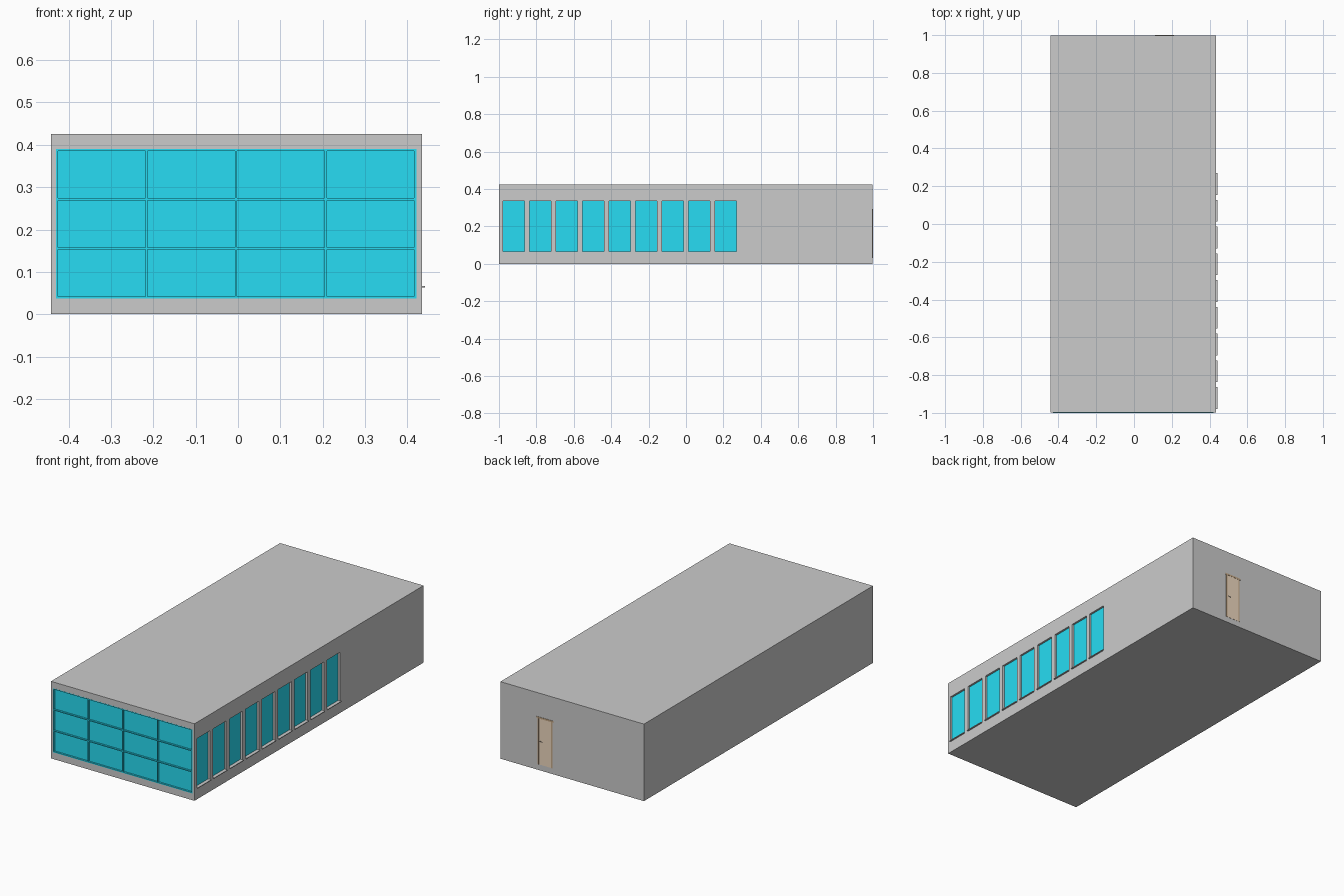
import bpy, bmesh
from mathutils import Vector

if "Cube" in bpy.data.objects:
    bpy.data.objects.remove(bpy.data.objects["Cube"])


def material(name, rgb):
    m = bpy.data.materials.new(name)
    m.diffuse_color = (*rgb, 1)
    m.use_nodes = True
    m.node_tree.nodes["Principled BSDF"].inputs["Base Color"].default_value = m.diffuse_color
    return m


def boxes(name, bounds, mat=None):
    """One object made of boxes given as (x0, x1, y0, y1, z0, z1)."""
    bm = bmesh.new()
    for x0, x1, y0, y1, z0, z1 in bounds:
        verts = bmesh.ops.create_cube(bm, size=1)["verts"]
        for v in verts:
            v.co = Vector((x1 if v.co.x > 0 else x0,
                           y1 if v.co.y > 0 else y0,
                           z1 if v.co.z > 0 else z0))
    me = bpy.data.meshes.new(name)
    bm.to_mesh(me)
    bm.free()
    ob = bpy.data.objects.new(name, me)
    bpy.context.collection.objects.link(ob)
    if mat:
        me.materials.append(mat)
    return ob


glass = material("blue_glass", (0.02, 0.72, 0.9))
tan = material("door_wood", (0.86, 0.69, 0.52))
brown = material("door_trim", (0.56, 0.4, 0.25))
dark = material("handle_metal", (0.12, 0.1, 0.08))

XL, XR, H = -0.442, 0.434, 0.425
YF, YB = -0.999, 0.998

# Side window layout
W0, W1 = 0.067, 0.335
starts = [-0.979 + 0.1417 * i for i in range(9)]
width, depth = 0.115, 0.012

# Front glazing layout
GX0, GX1, GZ0, GZ1 = -0.43, 0.421, 0.037, 0.39

# Building block with pockets for the glazing
building = boxes("building", [(XL, XR, YF, YB, 0, H)])
pockets = [(XR - depth, XR + 0.1, y, y + width, W0, W1) for y in starts]
cutter = boxes("window_cutter", pockets)
front_cutter = boxes("front_cutter", [(GX0, GX1, -1.1, YF + 0.011, GZ0, GZ1)])
for c in (cutter, front_cutter):
    c.hide_render = True
    c.hide_viewport = True
    mod = building.modifiers.new(c.name, 'BOOLEAN')
    mod.object = c
    mod.solver = 'EXACT'

# Front glazing: recessed sheet with a raised 4 x 3 lattice
boxes("front_glass", [(GX0, GX1, YF + 0.0095, YF + 0.0115, GZ0, GZ1)], glass)
bar = 0.005
verticals = [(x, x + bar, -1, YF + 0.011, GZ0, GZ1)
             for x in [GX0 + i * (GX1 - GX0 - bar) / 4 for i in range(5)]]
rails = [(GX0, GX1, -0.9995, YF + 0.011, z, z + bar)
         for z in [GZ0 + i * (GZ1 - GZ0 - bar) / 3 for i in range(4)]]
boxes("front_lattice", verticals + rails, glass)

# Side windows and projecting sills
boxes("side_glass", [(XR - depth - 0.001, XR - depth + 0.001, y, y + width, W0, W1)
                     for y in starts], glass)
boxes("window_sills", [(XR - depth, 0.442, y, y + width, 0.063, 0.067)
                       for y in starts])

# Back door: panel, surrounding trim and handle
DX0, DX1, DZ0, DZ1 = 0.116, 0.206, 0.032, 0.285
boxes("door_panel", [(DX0, DX1, YB - 0.004, 0.999, DZ0, DZ1)], tan)
t = 0.007
boxes("door_trim", [(DX0, DX0 + t, YB - 0.003, 1, DZ0, DZ1),
                    (DX1 - t, DX1, YB - 0.003, 1, DZ0, DZ1),
                    (DX0 - 0.006, DX1 + 0.006, YB - 0.003, 1, DZ1, DZ1 + 0.009)], brown)
boxes("door_handle", [(0.176, 0.194, 0.998, 1, 0.157, 0.162)], dark)
